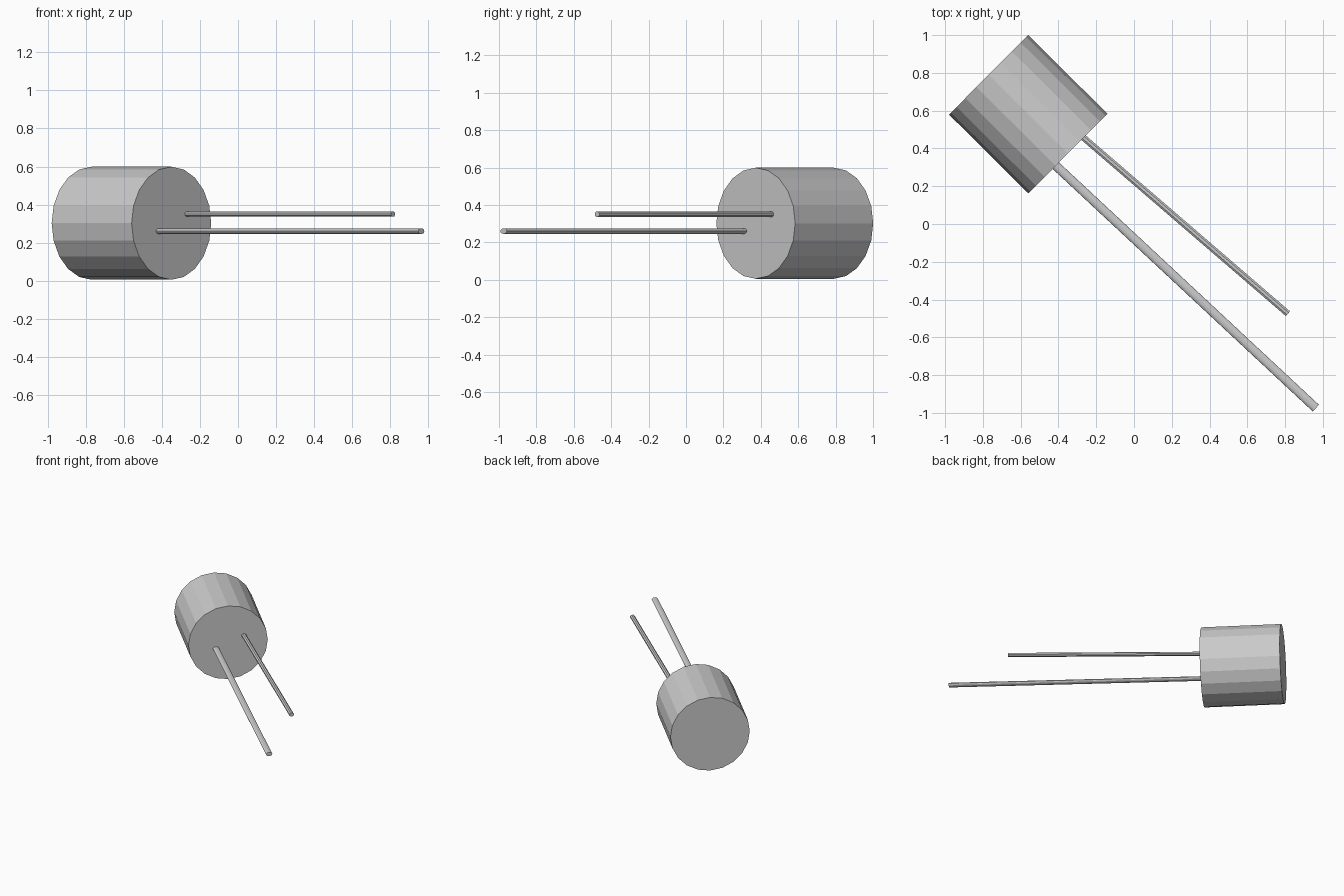
import bpy
from math import pi
from mathutils import Vector, Matrix

if "Cube" in bpy.data.objects:
    bpy.data.objects.remove(bpy.data.objects["Cube"])


def rod(name, start, end, half_width, half_height, sides, turn=0.0):
    """Capped cylinder along a horizontal line, with an oval section."""
    a, b = Vector(start), Vector(end)
    axis = (b - a).normalized()
    up = Vector((0, 0, 1))
    side = up.cross(axis)
    bpy.ops.mesh.primitive_cylinder_add(vertices=sides, radius=1, depth=(b - a).length)
    ob = bpy.context.object
    ob.name = name
    frame = Matrix((side, up, axis)).transposed().to_4x4()
    size = Matrix.Diagonal((half_width, half_height, 1, 1))
    spin = Matrix.Rotation(turn, 4, 'Z')
    ob.data.transform(Matrix.Translation((a + b) / 2) @ frame @ size @ spin)
    return ob


# Faceted can
rod("can_body", (-0.77, 0.79, 0.302), (-0.35, 0.373, 0.302), 0.297, 0.297, 20)

# Two slightly splayed wire leads, set a little into the can face
rod("long_lead", (-0.425, 0.319, 0.26), (0.963, -0.975, 0.26), 0.024, 0.015, 12)
rod("short_lead", (-0.28, 0.468, 0.35), (0.815, -0.475, 0.35), 0.018, 0.015, 8, pi / 8)
